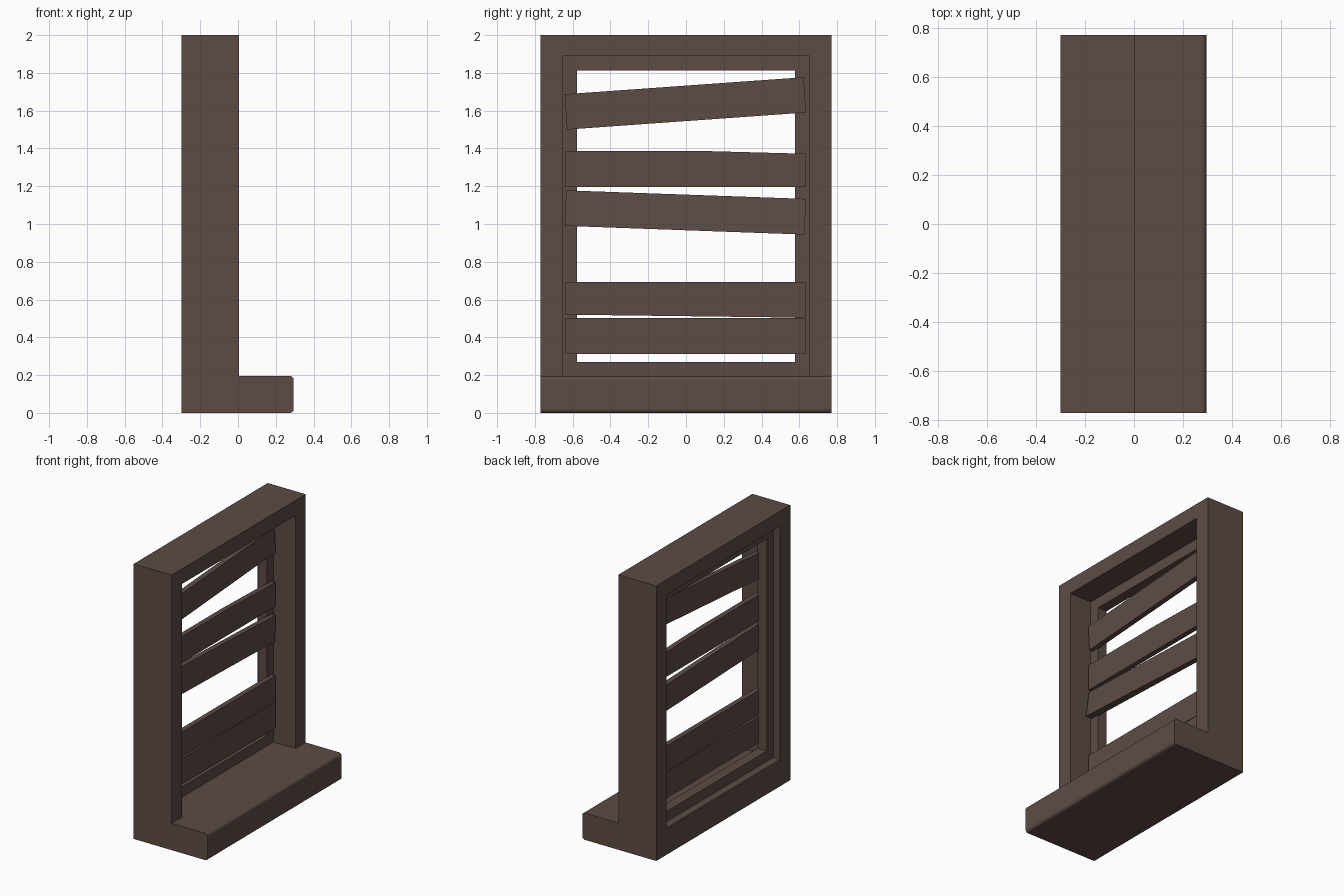
import bpy
import bmesh
from math import radians

cube = bpy.data.objects.get("Cube")
if cube:
    bpy.data.objects.remove(cube, do_unlink=True)

wood = bpy.data.materials.new("dark_brown_wood")
wood.use_nodes = True
color = (0.109, 0.071, 0.06, 1)
wood.diffuse_color = color
bsdf = wood.node_tree.nodes["Principled BSDF"]
bsdf.inputs["Base Color"].default_value = color
bsdf.inputs["Roughness"].default_value = 0.9


def finish(name, bm):
    bmesh.ops.recalc_face_normals(bm, faces=bm.faces[:])
    mesh = bpy.data.meshes.new(name)
    bm.to_mesh(mesh)
    bm.free()
    mesh.materials.append(wood)
    obj = bpy.data.objects.new(name, mesh)
    bpy.context.collection.objects.link(obj)
    return obj


def rectangle(half_y, z0, z1):
    return [(-half_y, z0), (half_y, z0), (half_y, z1), (-half_y, z1)]


def ring_frame(name, outer, inner, x0, x1):
    """Rectangular frame whose opening runs along x."""
    bm = bmesh.new()
    loops = [[bm.verts.new((x, y, z)) for y, z in rect]
             for rect, x in ((outer, x0), (outer, x1), (inner, x1), (inner, x0))]
    for a, b in zip(loops, loops[1:] + loops[:1]):
        for i in range(4):
            j = (i + 1) % 4
            bm.faces.new((a[i], a[j], b[j], b[i]))
    return finish(name, bm)


def prism(name, outline, x0, x1):
    """Board outline in y and z, given thickness along x."""
    bm = bmesh.new()
    back = [bm.verts.new((x0, y, z)) for y, z in outline]
    front = [bm.verts.new((x1, y, z)) for y, z in outline]
    bm.faces.new(back)
    bm.faces.new(front)
    n = len(outline)
    for i in range(n):
        j = (i + 1) % n
        bm.faces.new((back[i], back[j], front[j], front[i]))
    return finish(name, bm)


# Outer window frame and the thinner stop set inside it
opening = rectangle(0.653, 0.195, 1.89)
ring_frame("outer_frame", rectangle(0.77, 0, 2), opening, -0.3, 0.005)
ring_frame("inner_frame", opening, rectangle(0.578, 0.27, 1.812), -0.245, -0.172)

# Projecting sill with rounded front edges
sill = prism("sill", rectangle(0.77, 0, 0.195), 0.005, 0.295)
bevel = sill.modifiers.new("rounded_front", 'BEVEL')
bevel.width = 0.02
bevel.segments = 4
bevel.limit_method = 'WEIGHT'
weights = sill.data.attributes.new("bevel_weight_edge", 'FLOAT', 'EDGE')
for edge in sill.data.edges:
    a, b = (sill.data.vertices[i].co for i in edge.vertices)
    if min(a.x, b.x) > 0.2 and abs(a.y - b.y) > 1:
        weights.data[edge.index].value = 1

# Crooked boards nailed across the opening
boards = {
    "top_board": [(-0.63, 1.5), (0.635, 1.59), (0.623, 1.777), (-0.642, 1.687)],
    "upper_board": [(-0.638, 1.197), (0.632, 1.197), (0.632, 1.372),
                    (0.07, 1.387), (-0.638, 1.387)],
    "middle_board": [(-0.642, 0.99), (0.628, 0.944), (0.635, 1.133), (-0.635, 1.178)],
    "lower_board": [(-0.638, 0.52), (0.632, 0.504), (0.632, 0.693), (-0.638, 0.693)],
    "bottom_board": [(-0.638, 0.313), (0.632, 0.313), (0.632, 0.503), (-0.638, 0.503)],
}
objects = {name: prism(name, pts, -0.18, -0.142) for name, pts in boards.items()}

# Slight warp at one lower corner of the middle board
for vert in objects["middle_board"].data.vertices:
    if vert.co.y < 0 and vert.co.z < 1.1 and vert.co.x > -0.16:
        vert.co.x += 0.02

# Smooth the rounded sill edge and keep corners crisp
bpy.ops.object.select_all(action='DESELECT')
for obj in [sill, objects["middle_board"]]:
    obj.select_set(True)
bpy.context.view_layer.objects.active = sill
bpy.ops.object.shade_smooth_by_angle(angle=radians(30))
